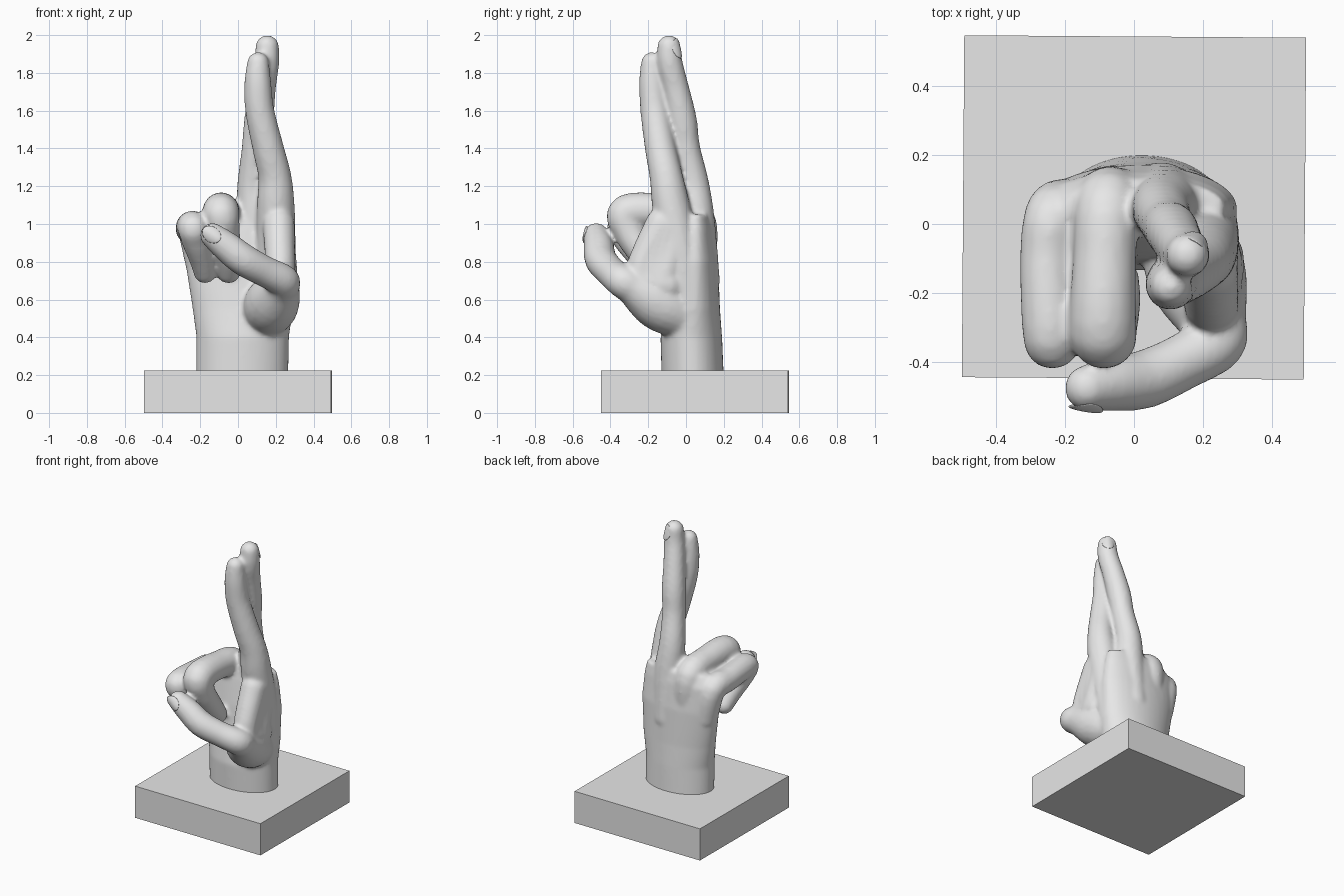
import bpy, bmesh
from math import cos, sin, pi, radians
from mathutils import Vector

cube = bpy.data.objects.get("Cube")
if cube:
    bpy.data.objects.remove(cube, do_unlink=True)

GREY = (0.8, 0.8, 0.8, 1)
mat = bpy.data.materials.new("plain grey")
mat.use_nodes = True
mat.diffuse_color = GREY
mat.node_tree.nodes["Principled BSDF"].inputs["Base Color"].default_value = GREY


def make_object(name, bm):
    mesh = bpy.data.meshes.new(name)
    bm.to_mesh(mesh)
    bm.free()
    mesh.materials.append(mat)
    obj = bpy.data.objects.new(name, mesh)
    bpy.context.collection.objects.link(obj)
    return obj


def catmull(a, b, c, d, t):
    return 0.5 * (2 * b + (c - a) * t + (2 * a - 5 * b + 4 * c - d) * t * t
                  + (3 * b - a - 3 * c + d) * t ** 3)


def limb(bm, points, steps=5):
    """Rounded tube through (x, y, z, radius) points, as a chain of hulls."""
    pts = [Vector(p) for p in points]
    pts = [pts[0]] + pts + [pts[-1]]
    path = [catmull(*pts[i:i + 4], k / steps)
            for i in range(len(pts) - 3) for k in range(steps)] + [pts[-1]]
    unit = bmesh.new()
    bmesh.ops.create_icosphere(unit, subdivisions=3, radius=1)
    ball = [v.co.copy() for v in unit.verts]
    unit.free()
    for a, b in zip(path, path[1:]):
        verts = [bm.verts.new(p.xyz + n * p.w) for p in (a, b) for n in ball]
        res = bmesh.ops.convex_hull(bm, input=verts)
        junk = {v for v in res["geom_interior"] + res["geom_unused"]
                if isinstance(v, bmesh.types.BMVert)}
        bmesh.ops.delete(bm, geom=list(junk), context='VERTS')


def loft(bm, sections, sides=40):
    """Closed body through elliptical (z, x, y, rx, ry) sections."""
    rings = []
    for z, x, y, rx, ry in sections:
        rings.append([bm.verts.new((x + rx * cos(2 * pi * i / sides),
                                    y + ry * sin(2 * pi * i / sides), z))
                      for i in range(sides)])
    for lo, hi in zip(rings, rings[1:]):
        for i in range(sides):
            j = (i + 1) % sides
            bm.faces.new((lo[i], lo[j], hi[j], hi[i]))
    bm.faces.new(rings[0][::-1])
    bm.faces.new(rings[-1])


# Square plinth
bm = bmesh.new()
bmesh.ops.create_cube(bm, size=1)
plinth = make_object("plinth", bm)
plinth.scale = (0.99, 0.99, 0.225)
plinth.location = (0, 0.048, 0.1125)
plinth.rotation_euler.z = radians(-0.4)

# Wrist and palm
bm = bmesh.new()
loft(bm, [(0.15, .022, .037, .243, .165), (0.4, .025, .028, .245, .163),
          (0.55, .025, .035, .265, .145), (0.8, .01, .045, .29, .125),
          (0.97, 0, .05, .28, .1), (1.05, .03, .05, .23, .08)])

# Raised index finger with its knuckle and hand bone
limb(bm, [(.19, .02, .55, .1), (.2, -.03, .85, .105), (.2, -.08, 1.1, .1),
          (.195, -.105, 1.25, .088), (.16, -.135, 1.4, .083),
          (.115, -.165, 1.6, .077), (.105, -.178, 1.75, .071),
          (.106, -.18, 1.852, .058)])
# Middle finger crossing behind the index finger
limb(bm, [(.08, .08, .7, .1), (.09, .055, 1.0, .1), (.08, .04, 1.2, .085),
          (.095, 0, 1.4, .076), (.11, -.02, 1.55, .078),
          (.13, -.055, 1.72, .071), (.15, -.085, 1.85, .068),
          (.155, -.09, 1.938, .062)])
# Curled ring finger
limb(bm, [(-.06, .07, .8, .09), (-.075, .06, 1.02, .095),
          (-.085, -.1, 1.065, .092), (-.09, -.31, 1.06, .098),
          (-.075, -.3, .96, .085), (-.055, -.22, .83, .075),
          (-.05, -.16, .75, .065)])
# Curled little finger
limb(bm, [(-.19, .05, .75, .08), (-.23, .03, .95, .085),
          (-.25, -.1, .975, .081), (-.24, -.325, .985, .082),
          (-.225, -.31, .92, .076), (-.19, -.23, .81, .066),
          (-.175, -.18, .745, .06)])
# Thumb with its fleshy base
limb(bm, [(.15, -.02, .52, .13), (.18, -.14, .58, .145),
          (.225, -.27, .66, .1), (.235, -.34, .7, .088),
          (.14, -.4, .75, .082), (.03, -.45, .81, .085),
          (-.06, -.462, .88, .08), (-.135, -.475, .94, .066)])
# Skin web between thumb and index finger
for i in range(4):
    t = i / 3
    limb(bm, [(.22, -.1 - .01 * i, .68, .1),
              (.225, -.24 + .17 * t, .74 + .14 * t, .08),
              (.215, -.13 + .06 * t, 1.0, .085)], 4)

hand = make_object("hand", bm)
remesh = hand.modifiers.new("blend", 'REMESH')
remesh.mode = 'VOXEL'
remesh.voxel_size = 0.012
remesh.use_smooth_shade = True
smooth = hand.modifiers.new("soften", 'SMOOTH')
smooth.factor = 0.5
smooth.iterations = 7


# Thin fingernails lying on the skin
def nail(name, centre, normal, along, width, length):
    n = Vector(normal).normalized()
    a = Vector(along)
    a = (a - n * a.dot(n)).normalized()
    s = a.cross(n)
    bm = bmesh.new()
    bmesh.ops.create_uvsphere(bm, u_segments=24, v_segments=12, radius=1)
    for v in bm.verts:
        x, y, z = v.co
        bend = -0.35 * width * x * x
        v.co = Vector(centre) + s * x * width + a * y * length + n * (z * 0.006 + bend)
    bmesh.ops.recalc_face_normals(bm, faces=bm.faces)
    for f in bm.faces:
        f.smooth = True
    make_object(name, bm)


nail("index_nail", (.145, -.138, 1.85), (.7, .7, .15), (0, 0, 1), .036, .05)
nail("middle_nail", (.185, -.04, 1.93), (.5, .85, .25), (0, 0, 1), .04, .055)
nail("thumb_nail", (-.14, -.538, .945), (-.1, -1, .1), (-.8, 0, .6), .042, .055)
